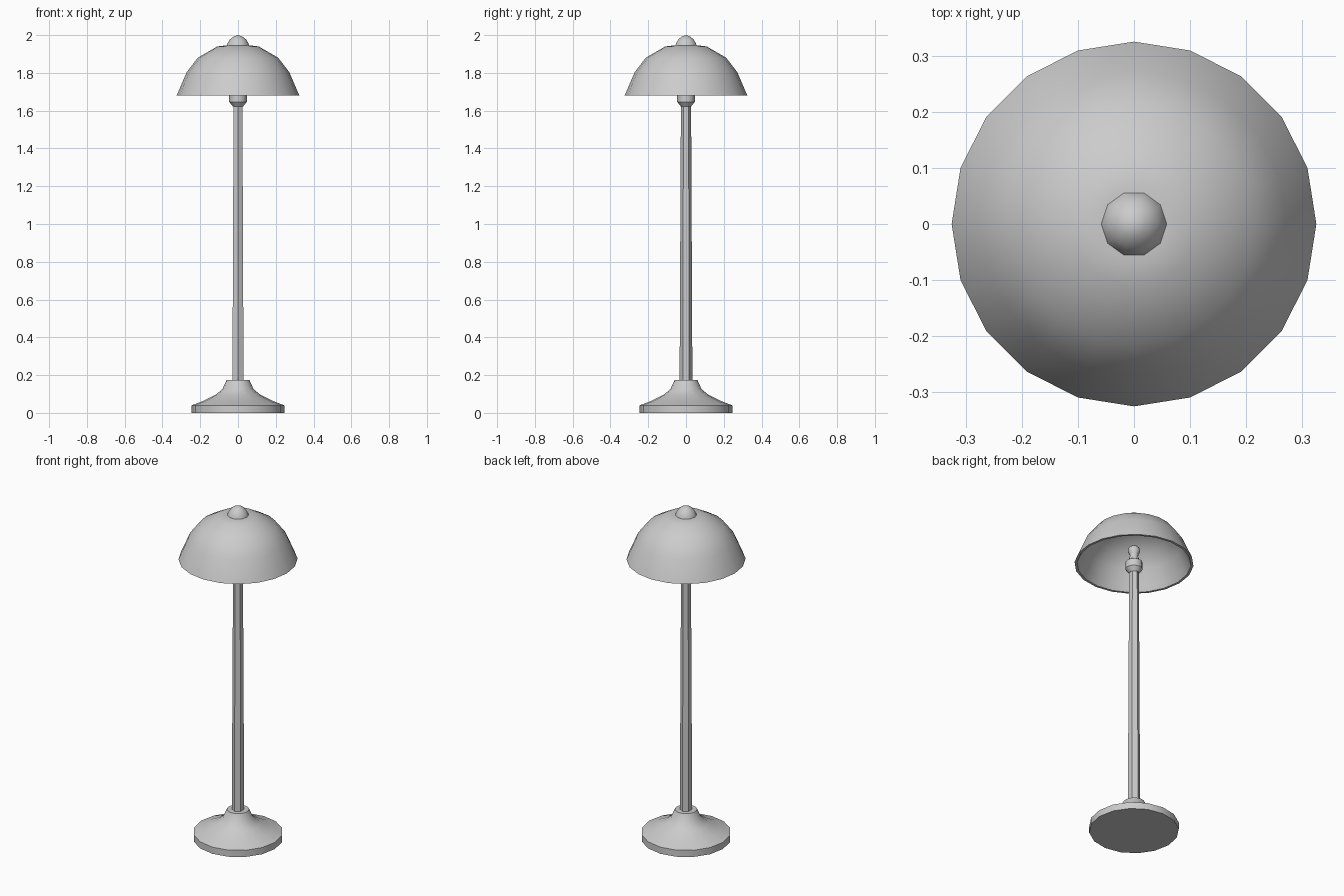
import bpy, bmesh, math

if "Cube" in bpy.data.objects:
    bpy.data.objects.remove(bpy.data.objects["Cube"])


def lathe(name, profile, sides, start=0.0, closed=False, angle=35):
    """Revolve (radius, z) points round the z axis; cap open ends."""
    bm = bmesh.new()
    rings = []
    for r, z in profile:
        count = sides if r > 1e-5 else 1
        rings.append([bm.verts.new((r * math.cos(start + 2 * math.pi * i / sides),
                                    r * math.sin(start + 2 * math.pi * i / sides), z))
                      for i in range(count)])
    pairs = list(zip(rings, rings[1:]))
    if closed:
        pairs.append((rings[-1], rings[0]))
    for a, b in pairs:
        if len(a) == 1 and len(b) == 1:
            continue
        for i in range(sides):
            j = (i + 1) % sides
            if len(b) == 1:
                bm.faces.new((a[i], a[j], b[0]))
            elif len(a) == 1:
                bm.faces.new((a[0], b[j], b[i]))
            else:
                bm.faces.new((a[i], a[j], b[j], b[i]))
    if not closed:
        for ring in (rings[0], rings[-1]):
            if len(ring) > 1:
                bm.faces.new(ring)
    bmesh.ops.recalc_face_normals(bm, faces=bm.faces)
    mesh = bpy.data.meshes.new(name)
    bm.to_mesh(mesh)
    bm.free()
    ob = bpy.data.objects.new(name, mesh)
    bpy.context.collection.objects.link(ob)
    bpy.ops.object.select_all(action='DESELECT')
    ob.select_set(True)
    bpy.context.view_layer.objects.active = ob
    bpy.ops.object.shade_smooth_by_angle(angle=math.radians(angle))
    return ob


# Flared foot
lathe("base", [(0.245, 0), (0.245, 0.04), (0.185, 0.063), (0.12, 0.095),
               (0.083, 0.125), (0.06, 0.175), (0.045, 0.175)], 16)

# Tapered hexagonal pole, corners pointing front and back
lathe("pole", [(0.034, 0.16), (0.027, 1.63)], 6, start=math.pi / 2)

# Socket with a small round bulb
lathe("socket", [(0.027, 1.622), (0.047, 1.647), (0.047, 1.69), (0.034, 1.70)], 12)
lathe("bulb", [(0.034, 1.695), (0.023, 1.725), (0.024, 1.74), (0.033, 1.757),
               (0.03, 1.778), (0.016, 1.79), (0, 1.793)], 12, angle=60)

# Hollow dome shade: outer skin down from the rim, then inner skin back to it
lathe("shade", [(0.325, 1.68), (0.272, 1.803), (0.213, 1.88), (0.11, 1.94), (0.062, 1.946),
                (0, 1.946), (0, 1.93), (0.105, 1.925), (0.203, 1.868), (0.26, 1.795),
                (0.295, 1.71), (0.311, 1.68)], 20, closed=True, angle=40)

# Finial knob on top
lathe("finial", [(0.06, 1.94), (0.055, 1.957), (0.043, 1.977), (0.023, 1.993), (0, 2.0)],
      10, angle=60)
